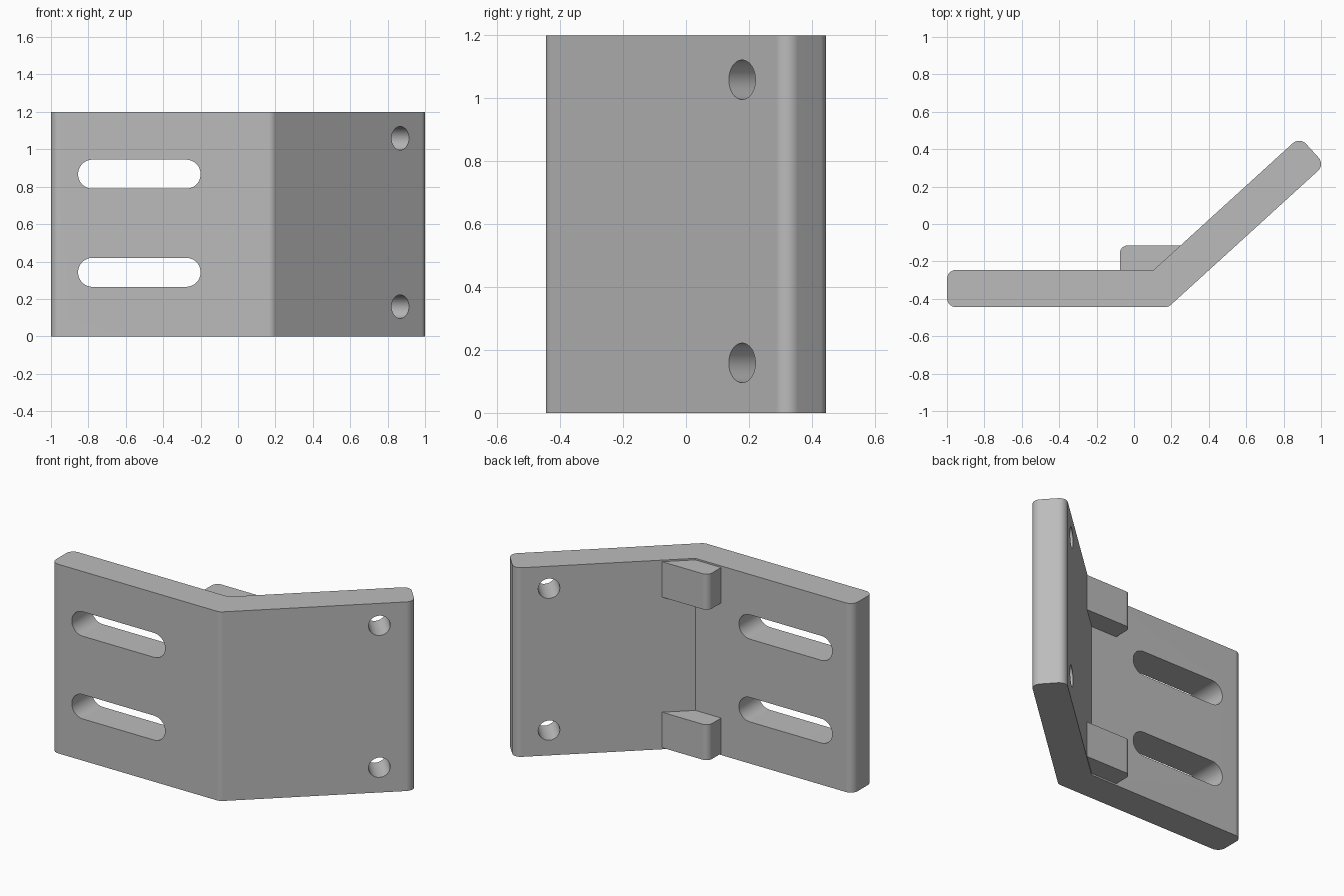
import bpy, bmesh
from math import radians, sin, cos, tan, pi
from mathutils import Vector

cube = bpy.data.objects.get("Cube")
if cube:
    bpy.data.objects.remove(cube, do_unlink=True)

HEIGHT, THICK, ROUND = 1.2, 0.2, 0.05
FRONT = -0.445
BEND = radians(42.3)
along = Vector((cos(BEND), sin(BEND)))      # direction of the angled arm
normal = Vector((-sin(BEND), cos(BEND)))    # towards the back of the arm

grey = bpy.data.materials.new("grey metal")
grey.use_nodes = True
grey.diffuse_color = (0.5, 0.5, 0.5, 1)
grey.node_tree.nodes["Principled BSDF"].inputs["Base Color"].default_value = (0.5, 0.5, 0.5, 1)


def rounded(corners, steps=8):
    """Fillet a list of (point, radius) corners into a 2D outline."""
    out = []
    for i, (p, r) in enumerate(corners):
        p = Vector(p)
        if r == 0:
            out.append(p)
            continue
        a = (Vector(corners[i - 1][0]) - p).normalized()
        b = (Vector(corners[(i + 1) % len(corners)][0]) - p).normalized()
        half = a.angle(b) / 2
        centre = p + (a + b).normalized() * r / sin(half)
        start = p + a * r / tan(half) - centre
        end = p + b * r / tan(half) - centre
        sweep = pi - 2 * half
        for k in range(steps + 1):
            t = k / steps
            out.append(centre + (start * sin((1 - t) * sweep) + end * sin(t * sweep)) / sin(sweep))
    return out


def prism(name, outline, origin, u, v, depth):
    """Extrude an outline, laid out on axes u and v, by the depth vector."""
    bm = bmesh.new()
    face = bm.faces.new([bm.verts.new(origin + u * p.x + v * p.y) for p in outline])
    new = bmesh.ops.extrude_face_region(bm, geom=[face])["geom"]
    bmesh.ops.translate(bm, vec=depth, verts=[g for g in new if isinstance(g, bmesh.types.BMVert)])
    bmesh.ops.recalc_face_normals(bm, faces=bm.faces)
    mesh = bpy.data.meshes.new(name)
    bm.to_mesh(mesh)
    bm.free()
    mesh.materials.append(grey)
    obj = bpy.data.objects.new(name, mesh)
    bpy.context.collection.objects.link(obj)
    return obj


def activate(obj):
    bpy.ops.object.select_all(action="DESELECT")
    obj.select_set(True)
    bpy.context.view_layer.objects.active = obj


def cut(target, cutter):
    mod = target.modifiers.new("cut", "BOOLEAN")
    mod.operation, mod.solver, mod.object = "DIFFERENCE", "EXACT", cutter
    activate(target)
    bpy.ops.object.modifier_apply(modifier=mod.name)
    bpy.data.objects.remove(cutter, do_unlink=True)


def finish(obj):
    activate(obj)
    bpy.ops.object.shade_smooth_by_angle(angle=radians(30))
    obj.modifiers.new("even shading", "WEIGHTED_NORMAL").keep_sharp = True


X, Y, Z = Vector((1, 0, 0)), Vector((0, 1, 0)), Vector((0, 0, 1))

# Bent plate: straight wing plus angled arm
bend_out = Vector((0.183, FRONT))
bend_in = bend_out + Vector((-THICK * tan(BEND / 2), THICK))
tip_out = Vector((0.95, 0.321)) + (along - normal) * ROUND
tip_in = tip_out + normal * THICK
plate = prism("bent_plate", rounded([
    ((-1, FRONT), ROUND), (bend_out, ROUND), (tip_out, ROUND), (tip_in, ROUND),
    (bend_in, 0), ((-1, FRONT + THICK), ROUND)]), Vector(), X, Y, Z * HEIGHT)

# Long slots through the straight wing
SLOT_R = 0.0775
for z in (0.342, 0.867):
    ends = [(-0.855, -SLOT_R), (-0.2, -SLOT_R), (-0.2, SLOT_R), (-0.855, SLOT_R)]
    slot = rounded([(p, SLOT_R - 0.0005) for p in ends], 12)
    cut(plate, prism("slot_cutter", slot, Vector((0, FRONT - 0.1, z)), X, Z, Y * 0.4))

# Round holes square to the angled arm
n3, a3 = normal.to_3d(), along.to_3d()
HOLE_R = 0.063
for z in (0.159, 1.059):
    circle = [Vector((cos(k * pi / 16), sin(k * pi / 16))) * HOLE_R for k in range(32)]
    start = Vector((0.868, 0.178, z)) - n3 * 0.1
    cut(plate, prism("hole_cutter", circle, start, a3, Z, n3 * 0.4))
finish(plate)

# Gusset blocks in the inner corner, top and bottom, sunk into the plate
BACK, SINK = -0.115, 0.03
meet = bend_in + along * ((BACK - bend_in.y) / sin(BEND))
block = rounded([((-0.075, bend_in.y - SINK), 0), (bend_in + Vector((SINK, -SINK)), 0),
                 (meet + Vector((SINK, 0)), 0), ((-0.075, BACK), 0.04)])
for name, z in (("lower_gusset", 0.01), ("upper_gusset", 0.965)):
    finish(prism(name, block, Vector((0, 0, z)), X, Y, Z * 0.225))
